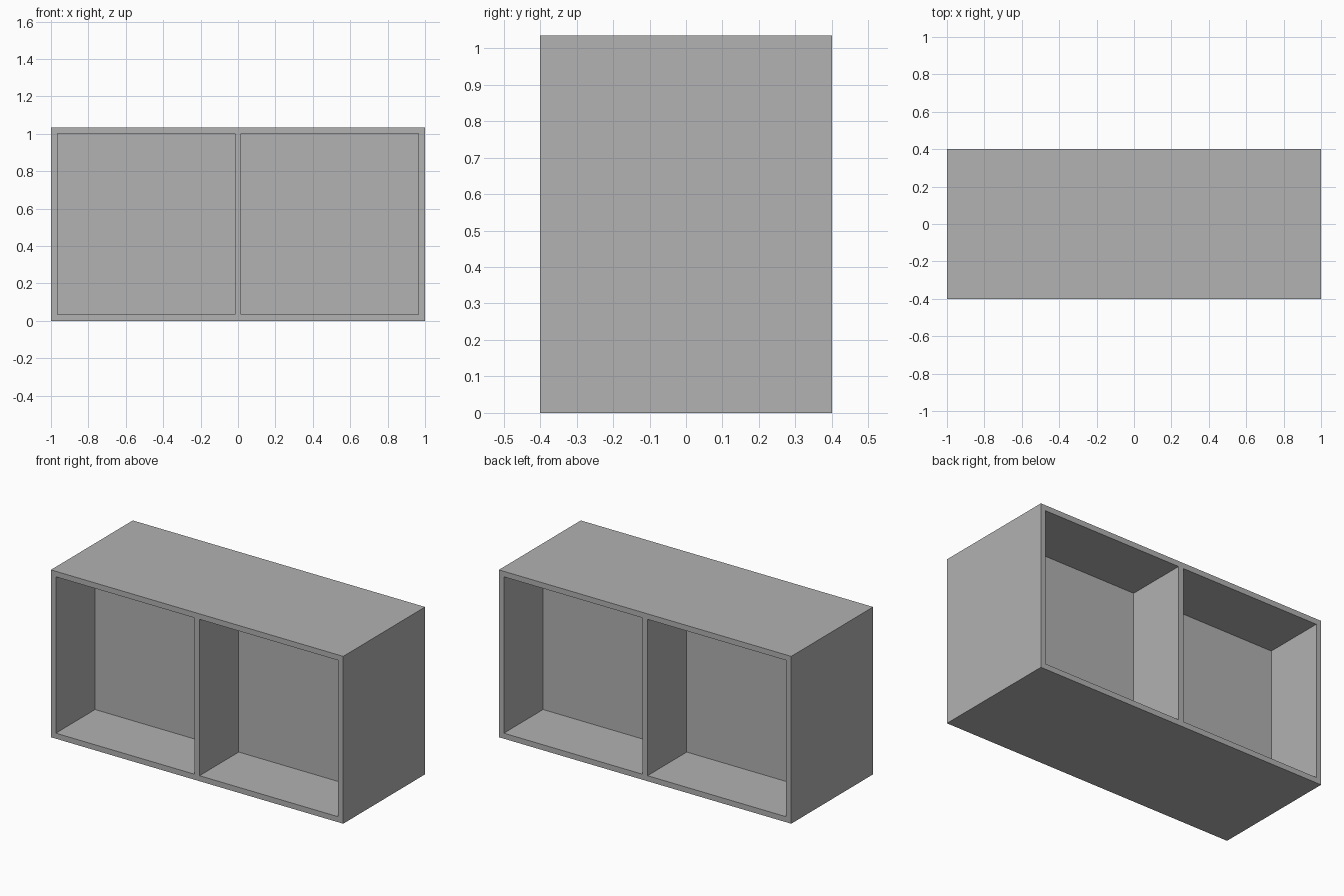
import bpy

cube = bpy.data.objects.get("Cube")
if cube:
    bpy.data.objects.remove(cube, do_unlink=True)

WIDTH, DEPTH, HEIGHT, BOARD = 2.0, 0.8, 1.035, 0.034

grey = bpy.data.materials.new("plain_grey")
grey.use_nodes = True
colour = (0.445, 0.445, 0.445, 1)
grey.diffuse_color = colour
grey.node_tree.nodes["Principled BSDF"].inputs["Base Color"].default_value = colour


def board(name, size, centre):
    bpy.ops.mesh.primitive_cube_add(size=1, location=centre)
    obj = bpy.context.object
    obj.name = name
    obj.scale = size
    bpy.ops.object.transform_apply(location=False, rotation=False, scale=True)
    obj.data.materials.append(grey)
    return obj


inner_h = HEIGHT - 2 * BOARD
mid = HEIGHT / 2

# Top and bottom boards run the full width
board("bottom_board", (WIDTH, DEPTH, BOARD), (0, 0, BOARD / 2))
board("top_board", (WIDTH, DEPTH, BOARD), (0, 0, HEIGHT - BOARD / 2))

# Upright sides and central divider
edge = (WIDTH - BOARD) / 2
for name, x in (("right_side", -edge), ("divider", 0), ("left_side", edge)):
    board(name, (BOARD, DEPTH, inner_h), (x, 0, mid))

# Panels halfway back close each bay, leaving it open at front and rear
bay = (WIDTH - 3 * BOARD) / 2
for name, side in (("right_panel", -1), ("left_panel", 1)):
    board(name, (bay, BOARD, inner_h), (side * (bay + BOARD) / 2, 0, mid))
